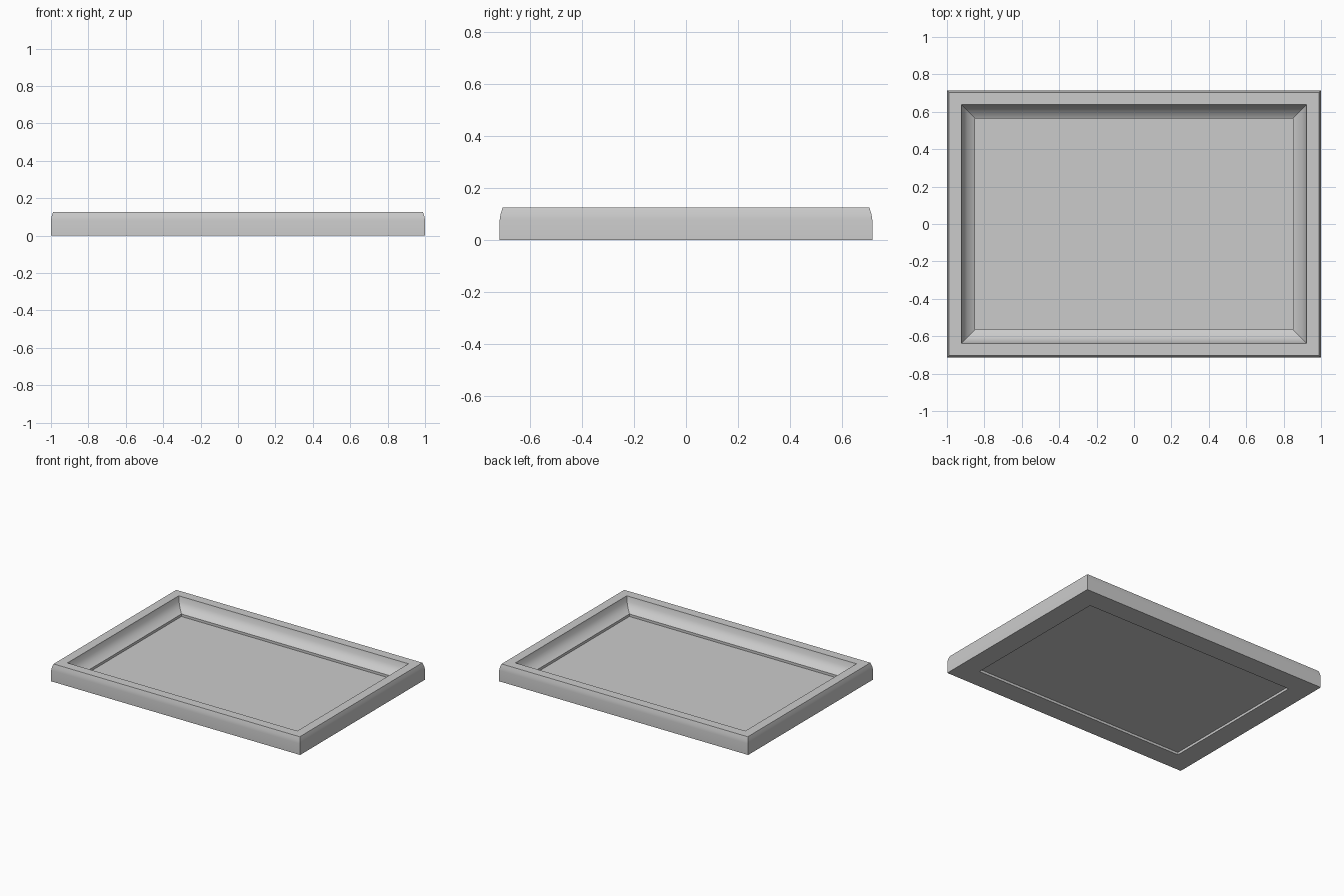
import bpy, bmesh, math

if "Cube" in bpy.data.objects:
    bpy.data.objects.remove(bpy.data.objects["Cube"])

HX, HY = 1.0, 0.715

# Moulding cross-section: (inset from outer edge, height)
profile = [(0, 0), (0, 0.08), (0.003, 0.1), (0.011, 0.125),
           (0.077, 0.125), (0.085, 0.09), (0.108, 0.06), (0.15, 0.04),
           (0.15, 0)]


def finish(bm, name):
    bmesh.ops.recalc_face_normals(bm, faces=bm.faces)
    me = bpy.data.meshes.new(name)
    bm.to_mesh(me)
    bm.free()
    ob = bpy.data.objects.new(name, me)
    bpy.context.collection.objects.link(ob)
    return ob


# Frame: cross-section carried round the four mitred corners
bm = bmesh.new()
rings = [[bm.verts.new((sx * (HX - d), sy * (HY - d), z)) for d, z in profile]
         for sx, sy in ((-1, -1), (1, -1), (1, 1), (-1, 1))]
n = len(profile)
for c in range(4):
    a, b = rings[c], rings[(c + 1) % 4]
    for i in range(n):
        j = (i + 1) % n
        bm.faces.new((a[i], b[i], b[j], a[j]))
frame = finish(bm, "frame_moulding")
bpy.context.view_layer.objects.active = frame
frame.select_set(True)
bpy.ops.object.shade_smooth_by_angle(angle=math.radians(35))

# Backing panel: thin sheet recessed inside the frame
bm = bmesh.new()
bmesh.ops.create_cube(bm, size=1)
for v in bm.verts:
    v.co = (v.co.x * 2 * (HX - 0.15), v.co.y * 2 * (HY - 0.15), 0.02 + v.co.z * 0.004)
finish(bm, "backing_panel")
